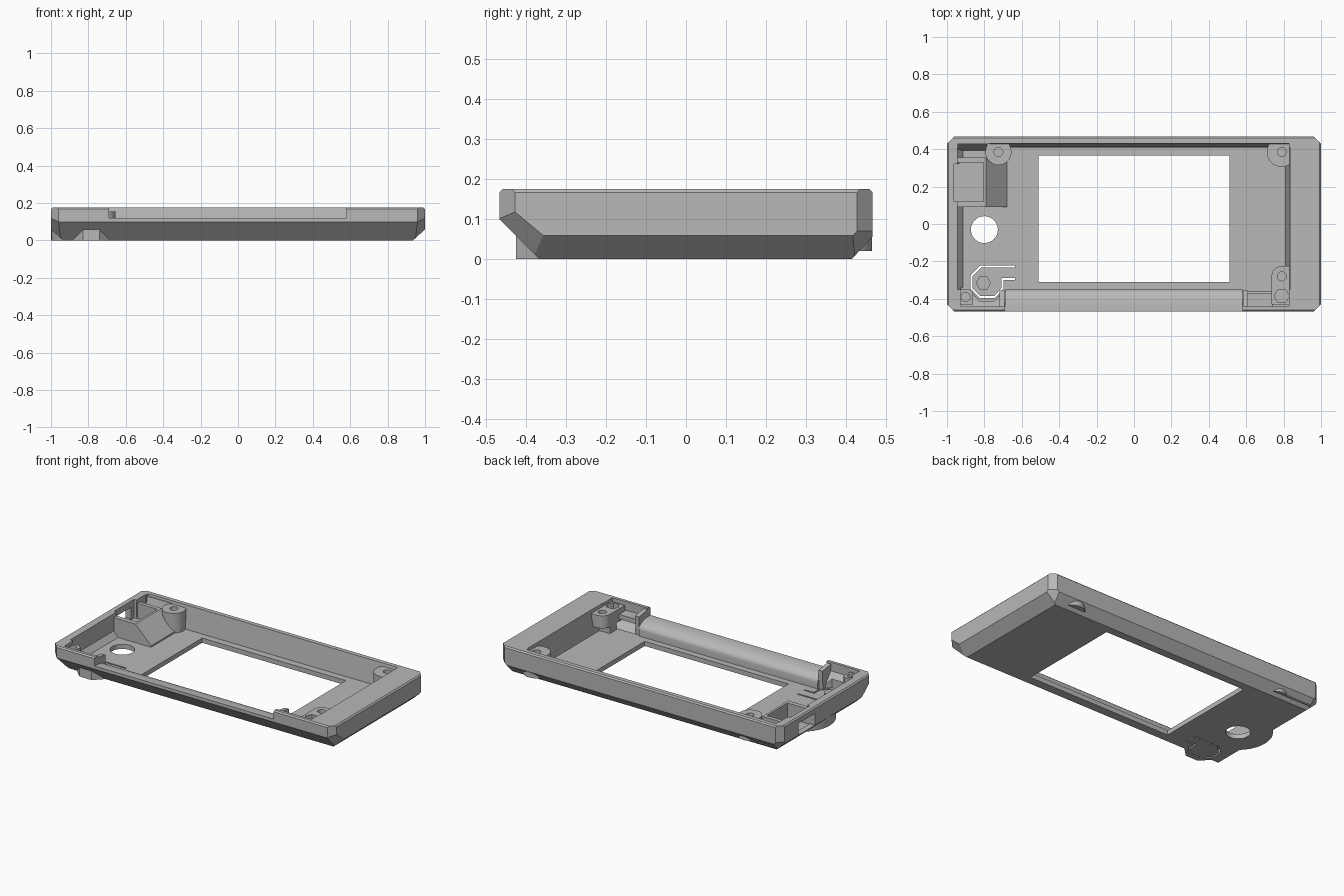
import bpy, bmesh
from math import sin, cos, pi, radians
from mathutils import Vector

cube = bpy.data.objects.get("Cube")
if cube:
    bpy.data.objects.remove(cube)

grey = bpy.data.materials.new("plain grey")
grey.use_nodes = True
COLOUR = (0.48, 0.48, 0.48, 1)
grey.diffuse_color = COLOUR
grey.node_tree.nodes["Principled BSDF"].inputs["Base Color"].default_value = COLOUR

FLOOR, TOP, POST_TOP = 0.03, 0.175, 0.155
parts = []


def finish(name, bm):
    bmesh.ops.recalc_face_normals(bm, faces=bm.faces[:])
    mesh = bpy.data.meshes.new(name)
    bm.to_mesh(mesh)
    bm.free()
    mesh.materials.append(grey)
    ob = bpy.data.objects.new(name, mesh)
    bpy.context.collection.objects.link(ob)
    return ob


def prism(name, pts, lo, hi, axis="z"):
    """Extrude a 2D outline along an axis."""
    place = {"z": lambda u, v: (u, v, lo), "x": lambda u, v: (lo, u, v),
             "y": lambda u, v: (u, lo, v)}[axis]
    bm = bmesh.new()
    face = bm.faces.new([bm.verts.new(place(u, v)) for u, v in pts])
    new = bmesh.ops.extrude_face_region(bm, geom=[face])["geom"]
    step = Vector([hi - lo if a == axis else 0 for a in "xyz"])
    bmesh.ops.translate(bm, vec=step, verts=[g for g in new if isinstance(g, bmesh.types.BMVert)])
    return finish(name, bm)


def box(name, x0, x1, y0, y1, z0, z1):
    return prism(name, [(x0, y0), (x1, y0), (x1, y1), (x0, y1)], z0, z1)


def ring(x, y, r, n=32, turn=0.0):
    return [(x + r * cos(turn + 2 * pi * i / n), y + r * sin(turn + 2 * pi * i / n))
            for i in range(n)]


def combine(ob, tool, operation="DIFFERENCE"):
    mod = ob.modifiers.new(operation.lower(), "BOOLEAN")
    mod.operation, mod.solver, mod.object = operation, "EXACT", tool
    bpy.context.view_layer.objects.active = ob
    bpy.ops.object.modifier_apply(modifier=mod.name)
    bpy.data.objects.remove(tool)


# Outer tray: a block trimmed by bevel planes
bm = bmesh.new()
bmesh.ops.create_cube(bm, size=1)
for v in bm.verts:
    v.co = (v.co.x * 2, v.co.y * 0.934, (v.co.z + 0.5) * TOP)
planes = [((0, 0.415, 0), (0, 1, -0.91)), ((0, -0.367, 0), (0, -1, -1)),
          ((0, 0.467, 0.167), (0, 1, 1)), ((0, -0.467, 0.167), (0, -1, 1))]
for s in (-1, 1):
    planes += [((s * 0.935, 0, 0), (s, 0, -1.1)),
               ((s, 0, 0.167), (s, 0, 1)),
               ((s, 0.428, 0), (s, 1, 0)),
               ((s, -0.428, 0), (s, -1, 0)),
               ((s, 0.415, 0.057), (s, 1, -1)),
               ((s, -0.43, 0.12), (s * 0.38, -0.25, -0.3))]
for co, no in planes:
    bmesh.ops.bisect_plane(bm, geom=bm.verts[:] + bm.edges[:] + bm.faces[:],
                           plane_co=co, plane_no=no, clear_outer=True)
    bmesh.ops.holes_fill(bm, edges=[e for e in bm.edges if e.is_boundary])
tray = finish("case_tray", bm)
parts.append(tray)

# Swellings under the round hole and the push tab
TAB = (-0.785, -0.32)
combine(tray, prism("dial_swelling", ring(-0.8, -0.03, 0.199, 48), 0, 0.08), "UNION")
combine(tray, prism("tab_swelling", ring(*TAB, 0.1137, 8, pi / 8), 0, 0.09), "UNION")

# Main hollow with leaning walls
hollow = [(-0.915, FLOOR), (0.81, FLOOR), (0.835, 0.18), (0.835, 0.3),
          (-0.945, 0.3), (-0.945, 0.065)]
combine(tray, prism("hollow", hollow, -0.35, 0.41, "y"))
back_lean = [(0.40, 0.05), (0.412, FLOOR), (0.432, 0.18), (0.40, 0.18)]
combine(tray, prism("back_lean", back_lean, -0.94, 0.83, "x"))
front_pocket = [(-0.34, FLOOR), (-0.36, FLOOR), (-0.40, 0.07), (-0.44, 0.12),
                (-0.44, 0.3), (-0.34, 0.3)]
for x0, x1 in ((-0.925, -0.69), (0.58, 0.83)):
    combine(tray, prism("front_pocket", front_pocket, x0, x1, "x"))

# Rounded low sill along the front
arc = [(-0.455 + 0.105 * cos(i * pi / 16), 0.07 + 0.05 * sin(i * pi / 16)) for i in range(9)]
sill = [(-0.5, 0.3), (-0.34, 0.3), (-0.34, 0.07)] + arc + [(-0.5, 0.12)]
combine(tray, prism("sill_cut", sill, -0.69, 0.58, "x"))

# Screen window, round hole and socket opening
combine(tray, box("window", -0.51, 0.51, -0.31, 0.365, -0.1, 0.1))
combine(tray, prism("dial_hole", ring(-0.8, -0.03, 0.072), -0.1, 0.1))
combine(tray, box("socket_opening", -1.1, -0.9, 0.12, 0.29, 0.06, 0.135))
combine(tray, box("socket_relief", -0.962, -0.9, 0.12, 0.32, 0.055, 0.3))

# Push tab: thin floor with a slot around it
combine(tray, prism("tab_recess", ring(*TAB, 0.1, 8, pi / 8), FLOOR, 0.12))
path = [(-0.64, -0.228), (-0.82, -0.228), (-0.868, -0.276), (-0.868, -0.345), (-0.823, -0.39),
        (-0.745, -0.39), (-0.703, -0.345), (-0.703, -0.295), (-0.64, -0.295)]
for a, b in zip(path, path[1:]):
    a, b = Vector(a), Vector(b)
    along = (b - a).normalized() * 0.005
    side = Vector((-along.y, along.x))
    outline = [a - along - side, b + along - side, b + along + side, a - along + side]
    combine(tray, prism("slot", [tuple(p) for p in outline], -0.1, 0.1))
parts.append(prism("tab_post", ring(-0.805, -0.315, 0.04, 6), 0.02, 0.055))


# Screw posts
def post(name, outline, holes, top=POST_TOP):
    ob = prism(name, outline, 0.02, top)
    for x, y, n in holes:
        combine(ob, prism("hole", ring(x, y, 0.024 if n > 6 else 0.04, n), top - 0.06, 0.3))
    parts.append(ob)


post("back_left_post", ring(0.79, 0.385, 0.08), [(0.79, 0.385, 24)])
post("back_right_post", ring(-0.725, 0.385, 0.07), [(-0.725, 0.385, 24)])
long_post = [(0.735, -0.43), (0.85, -0.43), (0.85, -0.225), (0.79, -0.225)]
long_post += [(0.79 - 0.055 * sin(i * pi / 12), -0.28 + 0.055 * cos(i * pi / 12))
              for i in range(1, 7)]
bm_holes = [(0.79, -0.28, 24), (0.79, -0.385, 6)]
ob = prism("front_left_post", long_post, 0.075, POST_TOP)
for x, y, n in bm_holes:
    combine(ob, prism("hole", ring(x, y, 0.024 if n > 6 else 0.04, n), 0.1, 0.3))
parts.append(ob)
parts.append(box("front_left_post_foot", 0.737, 0.85, -0.35, -0.28, 0.02, 0.08))
corner = prism("front_right_post",
               [(-0.95, -0.43), (-0.862, -0.43), (-0.862, -0.365), (-0.88, -0.35), (-0.95, -0.35)],
               0.10, POST_TOP)
combine(corner, prism("hole", ring(-0.9, -0.39, 0.024, 24), 0.11, 0.3))
parts.append(corner)

# Upright brackets at the ends of the sill
for name, x in (("sill_bracket_right", -0.72), ("sill_bracket_left", 0.582)):
    parts.append(prism(name, [(-0.45, 0.09), (-0.36, 0.02), (-0.355, 0.15), (-0.45, 0.165)],
                       x, x + 0.028, "x"))
parts.append(box("left_shelf", 0.6, 0.74, -0.445, -0.37, 0.09, 0.12))

# Socket housing with a sloping inner side
housing = prism("socket_housing", [(-0.955, 0.02), (-0.68, 0.02), (-0.68, 0.04),
                                   (-0.79, 0.15), (-0.955, 0.15)], 0.09, 0.355, "y")
combine(housing, box("socket_well", -1, -0.805, 0.12, 0.33, 0.055, 0.3))
parts.append(housing)
parts.append(prism("back_wedge", [(0.39, 0.02), (0.44, 0.02), (0.44, 0.16), (0.425, 0.16)],
                   -0.944, -0.77, "x"))

# Smooth the round parts, keep edges sharp
bpy.ops.object.select_all(action="DESELECT")
for ob in parts:
    ob.select_set(True)
bpy.context.view_layer.objects.active = tray
bpy.ops.object.shade_smooth_by_angle(angle=radians(25))
